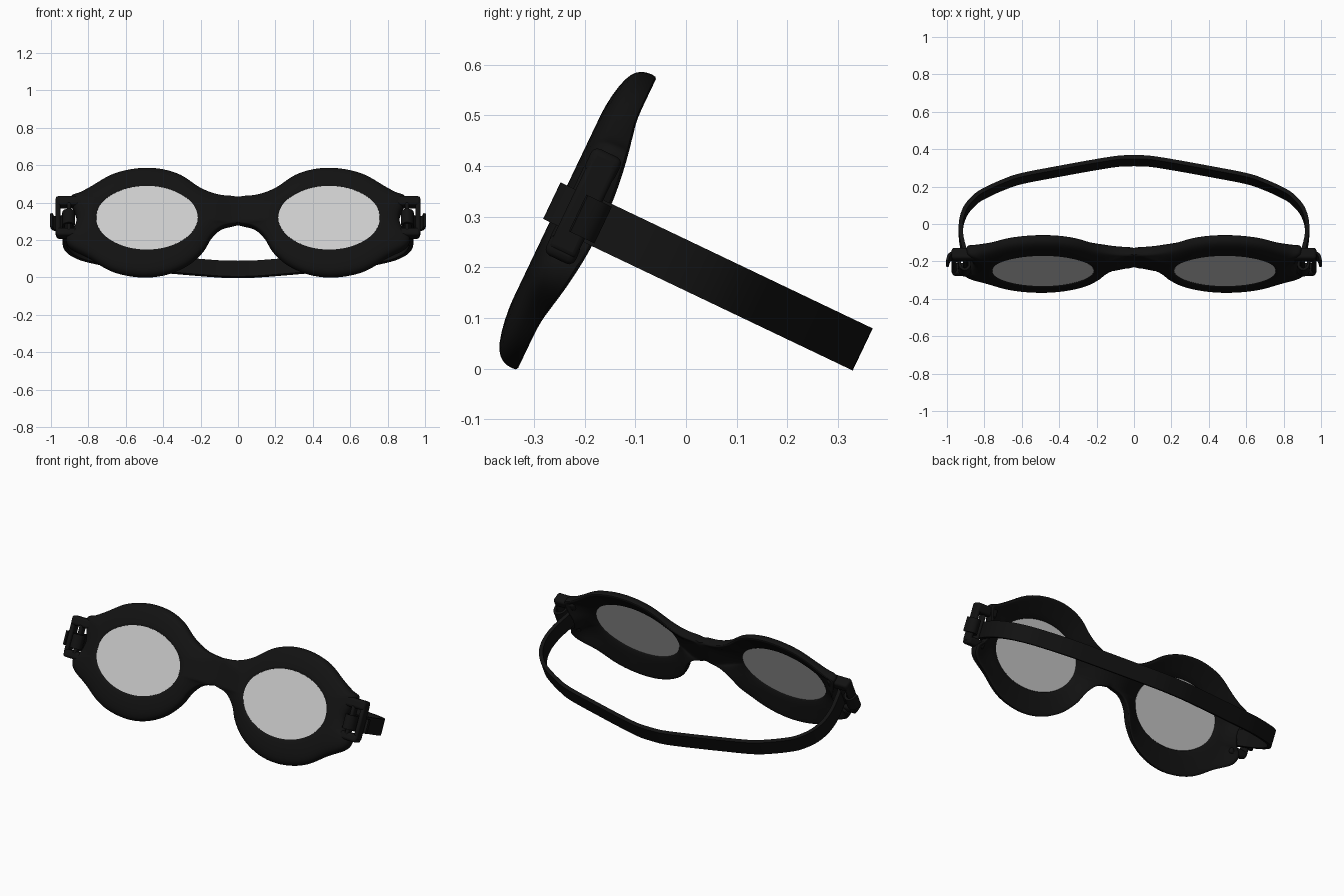
import bpy, bmesh, math
from mathutils import Matrix, Vector

if "Cube" in bpy.data.objects:
    bpy.data.objects.remove(bpy.data.objects["Cube"])

# Everything is built upright as (x, depth, height), then tilted forward
TILT = Matrix.Translation((0, -0.21, 0.30)) @ Matrix.Rotation(math.radians(-25.5), 4, 'X')

black = bpy.data.materials.new("black_rubber")
black.diffuse_color = (0.006, 0.006, 0.006, 1)
black.use_nodes = True
black.node_tree.nodes["Principled BSDF"].inputs["Base Color"].default_value = black.diffuse_color


def spline(pts, n):
    """Smooth open curve through 2D points."""
    p = [Vector(q) for q in pts]
    p = [2 * p[0] - p[1]] + p + [2 * p[-1] - p[-2]]
    out = []
    for i in range(1, len(p) - 2):
        a, b, c, d = p[i - 1:i + 3]
        for k in range(n):
            t = k / n
            out.append(0.5 * (2 * b + (c - a) * t + (2 * a - 5 * b + 4 * c - d) * t * t
                              + (3 * b - a - 3 * c + d) * t ** 3))
    return out + [p[-2]]


def finish(name, bm, mat=black, bevel=0, subsurf=0):
    bmesh.ops.recalc_face_normals(bm, faces=bm.faces)
    me = bpy.data.meshes.new(name)
    bm.to_mesh(me)
    bm.free()
    ob = bpy.data.objects.new(name, me)
    bpy.context.collection.objects.link(ob)
    ob.matrix_world = TILT
    if mat:
        me.materials.append(mat)
    if bevel:
        b = ob.modifiers.new("bevel", 'BEVEL')
        b.width, b.segments = bevel, 3
    m = ob.modifiers.new("mirror", 'MIRROR')
    m.merge_threshold = 0.0005
    if subsurf:
        s = ob.modifiers.new("smooth", 'SUBSURF')
        s.levels = s.render_levels = subsurf
    bpy.ops.object.select_all(action='DESELECT')
    ob.select_set(True)
    bpy.context.view_layer.objects.active = ob
    bpy.ops.object.shade_smooth_by_angle(angle=math.radians(40))
    return ob


def ribbon(name, path, thick, h0, h1, n=6):
    """Flat band following an (x, depth) path; open where it meets the mirror plane."""
    bm = bmesh.new()
    pts = spline(path, n)
    rows = []
    for i, p in enumerate(pts):
        t = (pts[min(i + 1, len(pts) - 1)] - pts[max(i - 1, 0)]).normalized()
        o = Vector((-t.y, t.x)) * thick / 2
        if abs(p.x) < 1e-4:
            o = Vector((0, math.copysign(thick / 2, o.y)))
        a, b = p + o, p - o
        rows.append([bm.verts.new(v) for v in ((a.x, a.y, h0), (b.x, b.y, h0),
                                               (b.x, b.y, h1), (a.x, a.y, h1))])
    for r, s in zip(rows, rows[1:]):
        for k in range(4):
            bm.faces.new((r[k], r[(k + 1) % 4], s[(k + 1) % 4], s[k]))
    bm.faces.new(rows[0])
    if abs(pts[-1].x) > 1e-4:
        bm.faces.new(rows[-1])
    return finish(name, bm)


def block(name, x, d, h, bevel=0.01):
    bm = bmesh.new()
    bmesh.ops.create_cube(bm, size=1)
    for v in bm.verts:
        for i, (lo, hi) in enumerate((x, d, h)):
            v.co[i] = lo if v.co[i] < 0 else hi
    return finish(name, bm, bevel=bevel)


# Frame: rings lofted from the lens opening to the outline, front and back
CX, A, B = 0.487, 0.268, 0.185
outline = spline([(0, .142), (.1, .152), (.2, .195), (.29, .265), (.38, .302), (.47, .315),
                  (.57, .308), (.68, .275), (.78, .21), (.85, .168), (.895, .15), (.885, .09),
                  (.862, .02), (.885, -.05), (.92, -.09), (.9, -.15), (.8, -.21), (.7, -.28),
                  (.6, -.316), (.48, -.328), (.36, -.305), (.25, -.245), (.18, -.165),
                  (.145, -.095), (.085, -.035), (0, -.015)], 3)
n_rim = len(outline)
outline += [Vector((0, -.015 + .157 * k / 4)) for k in (1, 2, 3)]
N = len(outline)


def column(p):
    w = max(0, 1 - p.x / .28)
    w = w * w * (3 - 2 * w)
    rim = .02 + .03 * max(0, 1 - (p.y / .22) ** 2)
    rim += (.03 - rim) * w
    edge = -.003 - .019 * w
    ang = math.atan2(p.y / B, (p.x - CX) / A)
    e = Vector((CX + A * math.cos(ang), B * math.sin(ang)))
    front = [(0, -.046), (.08, -.05), (.45, -.046), (.78, -.036 + .01 * w),
             (.94, -.022), (1, edge)]
    back = [(1, rim), (.93, rim), (.6, .004 + .022 * w), (.25, -.012), (0, -.025)]
    out = []
    for t, d in front + back:
        q = e.lerp(p, t)
        out.append((q.x, d, q.y))
    return out


bm = bmesh.new()
cols = [[bm.verts.new(v) for v in column(p)] for p in outline]
M = len(cols[0])
for i in range(N):
    j = (i + 1) % N
    for k in range(M):
        if k == 5 and i >= n_rim - 1:
            continue  # the bridge stays open at the mirror plane
        l = (k + 1) % M
        bm.faces.new((cols[i][k], cols[j][k], cols[j][l], cols[i][l]))
finish("goggle_frame", bm, subsurf=1)

# Lenses: thin elliptical discs
bm = bmesh.new()
bmesh.ops.create_cone(bm, cap_ends=True, segments=64, radius1=1, radius2=1, depth=1)
bm.transform(Matrix.Translation((CX, -.038, 0)) @ Matrix.Diagonal((A + .004, .014, B + .004, 1))
             @ Matrix.Rotation(math.pi / 2, 4, 'X'))
finish("lenses", bm, mat=None)

# Side buckles: open frames with two vertical bars
block("buckle_top", (.84, .975), (-.034, .03), (.085, .138), .014)
block("buckle_bottom", (.86, .972), (-.034, .03), (-.095, -.05), .014)
block("buckle_outer_bar", (.95, .975), (-.03, .028), (-.08, .12))
block("buckle_inner_bar", (.893, .915), (-.035, .01), (-.07, .1))

# Strap, the loop round the inner bar, and its loose end
ribbon("head_strap", [(.885, -.01), (.9, .04), (.923, .14), (.924, .23), (.9, .31), (.85, .375),
                      (.8, .412), (.7, .463), (.6, .5), (.4, .543), (.2, .583), (.08, .603),
                      (0, .606)], .022, -.042, .05)
ribbon("strap_loop", [(.885, .0), (.88, -.035), (.904, -.056), (.93, -.035), (.936, .02),
                      (.965, .042), (.988, .03), (.998, -.005)], .014, -.035, .045)
